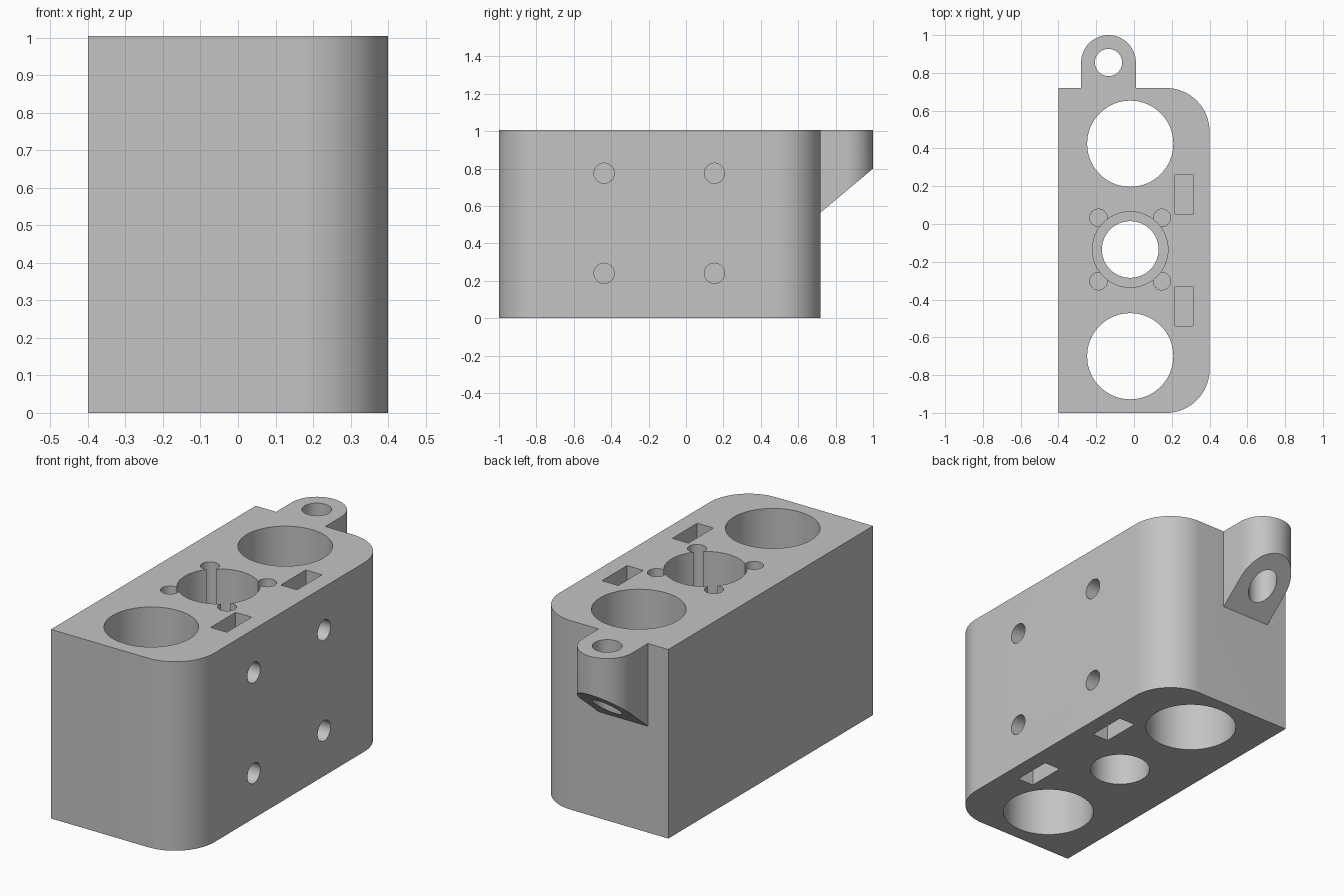
import bpy, bmesh, math
from mathutils import Matrix, Vector

if "Cube" in bpy.data.objects:
    bpy.data.objects.remove(bpy.data.objects["Cube"])

H = 1.005            # block height
CX, CY = -0.02, -0.135   # centre bore

grey = bpy.data.materials.new("light grey")
grey.diffuse_color = (0.55, 0.55, 0.55, 1)
grey.use_nodes = True
grey.node_tree.nodes["Principled BSDF"].inputs["Base Color"].default_value = grey.diffuse_color


def prism(name, pts, low, high, matrix=Matrix()):
    """Extrude a closed counter-clockwise outline along its local z."""
    bm = bmesh.new()
    face = bm.faces.new([bm.verts.new((x, y, low)) for x, y in pts])
    top = bmesh.ops.extrude_face_region(bm, geom=[face])["geom"]
    bmesh.ops.translate(bm, vec=(0, 0, high - low),
                        verts=[v for v in top if isinstance(v, bmesh.types.BMVert)])
    bmesh.ops.transform(bm, matrix=matrix, verts=bm.verts)
    bmesh.ops.recalc_face_normals(bm, faces=bm.faces)
    mesh = bpy.data.meshes.new(name)
    bm.to_mesh(mesh)
    bm.free()
    obj = bpy.data.objects.new(name, mesh)
    bpy.context.collection.objects.link(obj)
    mesh.materials.append(grey)
    return obj


def arc(cx, cy, r, start, end, n):
    return [(cx + r * math.cos(math.radians(start + (end - start) * i / n)),
             cy + r * math.sin(math.radians(start + (end - start) * i / n)))
            for i in range(n + 1)]


def circle(cx, cy, r, n=64):
    return arc(cx, cy, r, 0, 360, n)[:-1]


def rect(x0, x1, y0, y1):
    return [(x0, y0), (x1, y0), (x1, y1), (x0, y1)]


def combine(target, tool, operation="DIFFERENCE"):
    """Apply a boolean and remove the tool object."""
    bpy.context.view_layer.objects.active = target
    mod = target.modifiers.new("boolean", "BOOLEAN")
    mod.operation, mod.solver, mod.object = operation, "EXACT", tool
    bpy.ops.object.modifier_apply(modifier=mod.name)
    bpy.data.objects.remove(tool)


# Main block, rounded on its two right-hand corners
R = 0.23
block = prism("carriage_block",
              [(-0.4, -1.0)] + arc(0.4 - R, -1 + R, R, -90, 0, 20)
              + arc(0.4 - R, 0.72 - R, R, 0, 90, 20) + [(-0.4, 0.72)], 0, H)

# Rear ear with rounded end and sloped underside
EX, EY, ER = -0.135, 0.855, 0.145
ear = prism("rear_ear", [(EX - ER, 0.68), (EX + ER, 0.68)]
            + arc(EX, EY, ER, 0, 180, 32), 0.4, H)
side = Matrix(((0, 0, 1, 0), (1, 0, 0, 0), (0, 1, 0, 0), (0, 0, 0, 1)))  # (y, z) outlines
slope = (0.80 - 0.565) / 0.28
combine(ear, prism("ear_slope", [(0.6, 0.2), (1.1, 0.2), (1.1, 0.80 + 0.1 * slope),
                                 (0.6, 0.565 - 0.12 * slope)], -0.6, 0.6, side))
combine(block, ear, "UNION")
combine(block, prism("ear_hole", circle(EX, EY, 0.072, 40), 0.3, 1.2))

# Two large through bores
for y in (0.425, -0.70):
    combine(block, prism("large_bore", circle(CX, y, 0.228, 80), -0.1, 1.2))

# Stepped centre bore with four screw holes around it
combine(block, prism("centre_bore", circle(CX, CY, 0.15), -0.1, 1.2))
combine(block, prism("counterbore", circle(CX, CY, 0.2), 0.5, 1.2))
for sx in (-1, 1):
    for sy in (-1, 1):
        combine(block, prism("nut_screw_hole",
                             circle(CX + sx * 0.168, CY + sy * 0.168, 0.046, 32), 0.55, 1.2))

# Nut pockets from top and bottom, and the side screw holes that reach them
for y in (0.155, -0.435):
    for z, low, high in ((0.775, 0.67, 1.2), (0.24, -0.1, 0.345)):
        combine(block, prism("nut_pocket", rect(0.217, 0.312, y - 0.105, y + 0.105), low, high))
        combine(block, prism("side_hole", circle(y - 0.003, z, 0.054, 32), 0.13, 0.5, side))

bpy.ops.object.select_all(action="DESELECT")
block.select_set(True)
bpy.context.view_layer.objects.active = block
bpy.ops.object.shade_smooth_by_angle(angle=math.radians(30))
